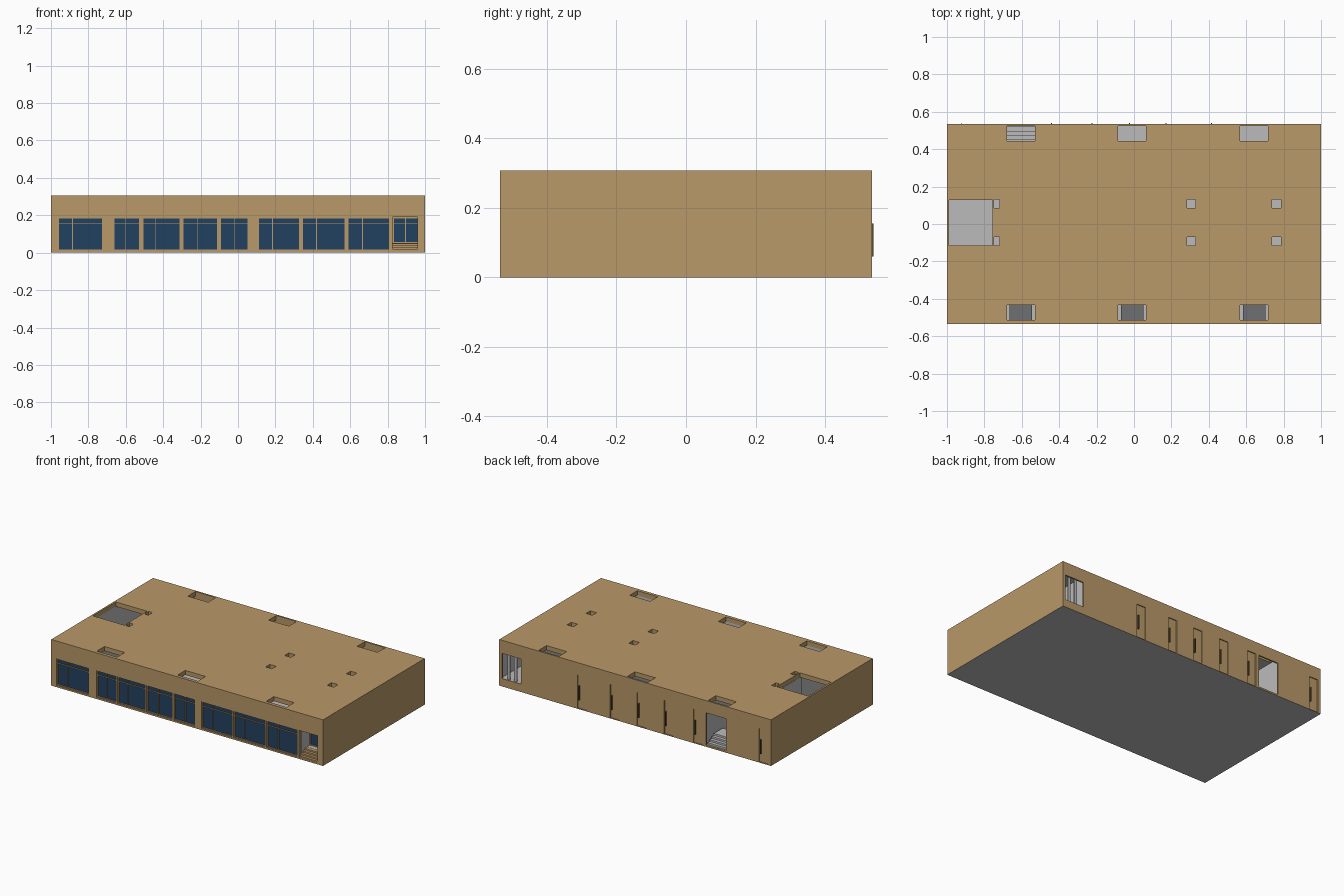
import bpy, bmesh
from mathutils import Vector

if "Cube" in bpy.data.objects:
    bpy.data.objects.remove(bpy.data.objects["Cube"])


def material(name, r, g, b):
    m = bpy.data.materials.new(name)
    m.diffuse_color = (r, g, b, 1)
    m.use_nodes = True
    m.node_tree.nodes["Principled BSDF"].inputs["Base Color"].default_value = m.diffuse_color
    return m


TAN = material("tan_wall", 0.485, 0.319, 0.138)
GREY = material("light_grey", 0.50, 0.50, 0.50)
DARK = material("dark_grey", 0.156, 0.16, 0.165)
GLASS = material("navy_glass", 0.016, 0.053, 0.118)
BROWN = material("handle_brown", 0.11, 0.07, 0.03)


def boxes(name, items, mat):
    """One object made of boxes given as (x0, x1, y0, y1, z0, z1)."""
    bm = bmesh.new()
    for x0, x1, y0, y1, z0, z1 in items:
        lo, hi = Vector((x0, y0, z0)), Vector((x1, y1, z1))
        for v in bmesh.ops.create_cube(bm, size=1)["verts"]:
            v.co = (lo + hi) / 2 + v.co * (hi - lo)
    me = bpy.data.meshes.new(name)
    bm.to_mesh(me)
    bm.free()
    me.materials.append(mat)
    ob = bpy.data.objects.new(name, me)
    bpy.context.collection.objects.link(ob)
    return ob


def cut(target, items):
    """Boolean away boxes and remove the cutter again."""
    cutter = boxes("cutter", items, TAN)
    cutter.hide_render = True
    mod = target.modifiers.new("cut", "BOOLEAN")
    mod.operation, mod.solver, mod.object = "DIFFERENCE", "EXACT", cutter
    bpy.context.view_layer.update()
    dg = bpy.context.evaluated_depsgraph_get()
    me = bpy.data.meshes.new_from_object(target.evaluated_get(dg))
    target.modifiers.clear()
    target.data = me
    bpy.data.objects.remove(cutter)


F, B, H = -0.535, 0.535, 0.307       # front, back, height
IN = (-0.99, 0.99, -0.515, 0.525, 0.01, 0.277)   # room inside the shell

# Shell with hollow inside
shell = boxes("building_shell", [(-1, 1, F, B, 0, H)], TAN)
cut(shell, [IN])

# Roof openings
holes = [(-0.988, -0.757, -0.115, 0.127)]
for x in (-0.68, -0.085, 0.567):
    holes += [(x, x + 0.15, 0.443, 0.523), (x, x + 0.15, -0.513, -0.433)]
for x0, x1 in ((-0.748, -0.72), (0.283, 0.33), (0.738, 0.785)):
    holes += [(x0, x1, 0.085, 0.13), (x0, x1, -0.115, -0.07)]
cut(shell, [(*h, 0.25, 0.33) for h in holes])

# Shopfronts (left, right, mullion), side entry, rear openings and doors
shops = [(-0.962, -0.722, -0.885), (-0.667, -0.522, -0.60),
         (-0.512, -0.307, -0.44), (-0.298, -0.107, -0.215),
         (-0.098, 0.058, -0.02), (0.105, 0.332, 0.185),
         (0.342, 0.575, 0.42), (0.585, 0.812, 0.665)]
ENTRY = (0.825, 0.96, 0.895)
Z0, Z1 = 0.011, 0.19
doors = [0.425, 0.183, -0.013, -0.214, -0.43, -0.912]
openings = [(a, b, F - 0.02, -0.505, Z0, Z1) for a, b, _ in shops + [ENTRY]]
openings += [(-0.668, -0.522, 0.515, 0.56, 0.011, 0.226),
             (0.84, 0.98, 0.515, 0.56, 0.052, 0.22)]
openings += [(x - 0.066, x, 0.529, 0.56, 0.004, 0.226) for x in doors]
cut(shell, openings)

# Grey for the underside and the room surfaces, tan elsewhere
me = shell.data
me.materials.clear()
for m in (TAN, GREY):
    me.materials.append(m)
e = 0.002
for p in me.polygons:
    c = p.center
    inside = all(IN[2 * i] - e < c[i] < IN[2 * i + 1] + e for i in range(3))
    back_wall = inside and c.y > 0.5 and p.normal.y < -0.9
    p.material_index = int((inside and not back_wall) or c.z < 0.001)

# Glazing and frames
glass, frame = [], []


def shopfront(a, b, m, y, z0):
    t = 0.006
    glass.append((a, b, y, y + 0.004, z0, Z1))
    y0, y1 = y - 0.007, y + 0.006
    frame.extend([(a, a + t, y0, y1, z0, Z1), (b - t, b, y0, y1, z0, Z1),
                  (a, b, y0, y1, z0, z0 + t), (a, b, y0, y1, Z1 - t, Z1),
                  (a, b, y0, y1, 0.155, 0.159),
                  (m - 0.002, m + 0.002, y0, y1, z0, Z1)])


for a, b, m in shops:
    shopfront(a, b, m, -0.523, Z0)
shopfront(0.827, 0.988, ENTRY[2], -0.42, 0.05)
boxes("window_glass", glass, GLASS)
boxes("window_frames", frame, TAN)

# Entry steps at the front, with raised hall floor behind
boxes("entry_steps", [(0.827, 0.96, -0.533 + i * 0.018, -0.455, 0.01, 0.02 + i * 0.01)
                      for i in range(4)], TAN)
boxes("hall_floor", [(0.827, 0.989, -0.455, 0.524, 0.01, 0.051)], GREY)

# Steps inside the rear doorway
boxes("rear_steps", [(-0.68, -0.522, 0.36, 0.52 - i * 0.022, 0.01, 0.022 + i * 0.012)
                     for i in range(4)], GREY)

# Partition walls
boxes("partitions", [(x - 0.004, x, -0.513, 0.523, 0.01, 0.276)
                     for x in (-0.69, -0.51, 0.085, 0.825)]
      + [(-0.757, -0.751, -0.14, 0.14, 0.01, 0.276)], GREY)

# Dark panels under the front roof openings
boxes("shaft_panels", [(x + 0.015, x + 0.135, -0.513, -0.433, 0.25, 0.256)
                       for x in (-0.68, -0.085, 0.567)], DARK)

# Posts in the rear window and rear door handles
boxes("rear_window_posts", [(x, x + 0.02, 0.515, 0.522, 0.051, 0.225)
                            for x in (0.88, 0.93)], GREY)
boxes("door_handles", [(x - 0.014, x - 0.009, 0.527, 0.539, 0.06, 0.155)
                       for x in doors], BROWN)
